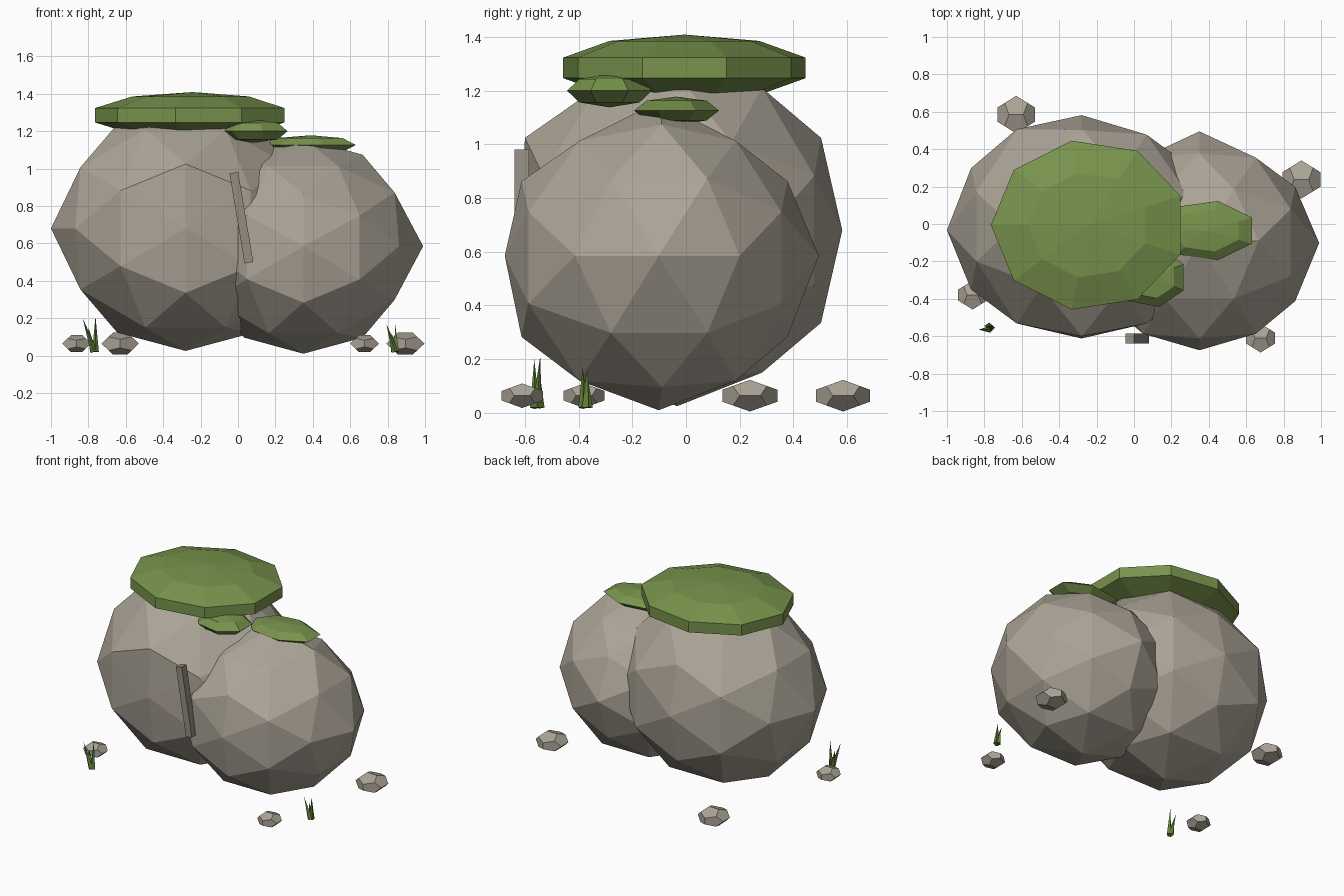
import bpy, bmesh, math
from mathutils import Vector, Matrix
from itertools import product

if "Cube" in bpy.data.objects:
    bpy.data.objects.remove(bpy.data.objects["Cube"])

PHI = (1 + 5 ** 0.5) / 2


def material(name, rgb):
    m = bpy.data.materials.new(name)
    lin = [((c / 255 + 0.055) / 1.055) ** 2.4 for c in rgb]
    m.diffuse_color = (*lin, 1)
    m.use_nodes = True
    m.node_tree.nodes["Principled BSDF"].inputs["Base Color"].default_value = m.diffuse_color
    return m


STONE = material("stone", (172, 164, 151))
CRACK = material("dark_stone", (148, 140, 128))
MOSS = material("moss_green", (120, 147, 76))
GRASS = material("grass_green", (96, 127, 56))


def finish(bm, name, mat):
    bmesh.ops.recalc_face_normals(bm, faces=bm.faces[:])
    me = bpy.data.meshes.new(name)
    bm.to_mesh(me)
    bm.free()
    me.materials.append(mat)
    ob = bpy.data.objects.new(name, me)
    bpy.context.collection.objects.link(ob)
    return ob


def solid(name, mat, points, centre, radii, shape=None):
    """Faceted convex body from unit points, optionally reshaped, then scaled."""
    bm = bmesh.new()
    for p in points:
        bm.verts.new(p)
    bmesh.ops.convex_hull(bm, input=bm.verts[:])
    bmesh.ops.dissolve_limit(bm, angle_limit=0.02, verts=bm.verts[:], edges=bm.edges[:])
    for v in bm.verts:
        p = shape(v.co.copy()) if shape else v.co
        v.co = Vector(c + r * q for c, r, q in zip(centre, radii, p))
    return finish(bm, name, mat)


def cyclic(base):
    """All sign changes and cyclic shifts of a point, on the unit sphere."""
    out = set()
    for s in product((1, -1), repeat=3):
        p = [a * b for a, b in zip(s, base)]
        for k in range(3):
            q = Vector(p[k:] + p[:k]).normalized()
            out.add(tuple(round(c, 6) + 0.0 for c in q))
    return out


BOULDER = cyclic((1, 0, PHI)) | cyclic((1, 0, 0)) | cyclic((1, PHI, PHI * PHI))
PEBBLE = cyclic((0, PHI, 1 / PHI)) | cyclic((1, 1, 1))


def ball(sides, rings):
    """Points of a coarse sphere with one corner facing -x."""
    pts = [(0, 0, 1), (0, 0, -1)]
    for i in range(1, rings):
        lat = math.pi * (i / rings - 0.5)
        for k in range(sides):
            a = math.pi + 2 * math.pi * k / sides
            pts.append((math.cos(lat) * math.cos(a), math.cos(lat) * math.sin(a), math.sin(lat)))
    return pts


def is_tip(p):
    return max(abs(c) for c in p) > 0.99


# Boulders: pointed tips, with the rest swollen or drawn in by direction
def large_shape(p):
    if is_tip(p):
        if abs(p.y) < 0.5:
            p.y -= 0.03
        return p
    if p.y < -0.84 and p.z > 0.4:
        p.y = -0.98
    elif p.y < -0.4:
        p.y *= 1.07
    elif p.y > 0.7:
        p.y *= 1.08 if p.x < -0.2 else 1.02
    p.x *= 0.965
    return p


def small_shape(p):
    if is_tip(p):
        if abs(p.y) < 0.5:
            p.y -= 0.02
        return p
    if p.z > 0.1 and abs(p.y) > 0.45:
        p.z *= 0.92
    p.y *= 0.94 if p.y > 0 else 1.05
    p.x *= 0.94
    return p


solid("large_boulder", STONE, BOULDER, (-0.28, -0.015, 0.68), (0.72, 0.597, 0.655), large_shape)
solid("small_boulder", STONE, BOULDER, (0.35, -0.09, 0.585), (0.64, 0.585, 0.575), small_shape)

# Moss cushions
solid("moss_cap", MOSS, ball(9, 5), (-0.243, -0.006, 1.285), (0.549, 0.482, 0.124))
solid("moss_front", MOSS, ball(7, 4), (0.09, -0.285, 1.2), (0.194, 0.162, 0.062))
solid("moss_side", MOSS, ball(7, 4), (0.39, -0.035, 1.126), (0.266, 0.162, 0.052))

# Pebbles: x, y, half width, half height
for i, (x, y, w, h) in enumerate([(-0.63, 0.585, 0.104, 0.063), (0.895, 0.238, 0.106, 0.063),
                                  (-0.863, -0.38, 0.08, 0.049), (0.677, -0.61, 0.08, 0.049)]):
    solid(f"pebble_{i + 1}", STONE, PEBBLE, (x, y, 0.064), (w * 1.03, w * 1.03, h))

# Stone sliver leaning in the seam
bm = bmesh.new()
bmesh.ops.create_cube(bm, size=1, matrix=Matrix.Translation((0.018, -0.612, 0.737))
                      @ Matrix.Rotation(math.radians(-9.5), 4, "Y")
                      @ Matrix.Diagonal((0.047, 0.054, 0.488, 1)))
finish(bm, "stone_sliver", CRACK)

# Grass tufts: each blade is a thin cone from base to tip
TUFTS = [(-0.77, -0.555, [(-0.06, -0.01, 0.20), (0.008, 0.012, 0.21), (-0.03, 0.01, 0.15)]),
         (0.84, -0.375, [(-0.047, -0.01, 0.17), (0.0, 0.008, 0.17), (-0.02, 0.01, 0.125)])]
for t, (x, y, blades) in enumerate(TUFTS):
    bm = bmesh.new()
    for k, (dx, dy, z) in enumerate(blades):
        base = Vector((x + (0, 0.008, -0.004)[k], y + (-0.008, 0, 0.01)[k], 0.02))
        tip = Vector((x + dx, y + dy, z))
        d = tip - base
        rot = d.to_track_quat("Z", "Y").to_matrix().to_4x4()
        bmesh.ops.create_cone(bm, cap_ends=True, segments=4, radius1=0.018, radius2=0,
                              depth=d.length, matrix=Matrix.Translation((base + tip) / 2) @ rot)
    finish(bm, f"grass_tuft_{t + 1}", GRASS)
